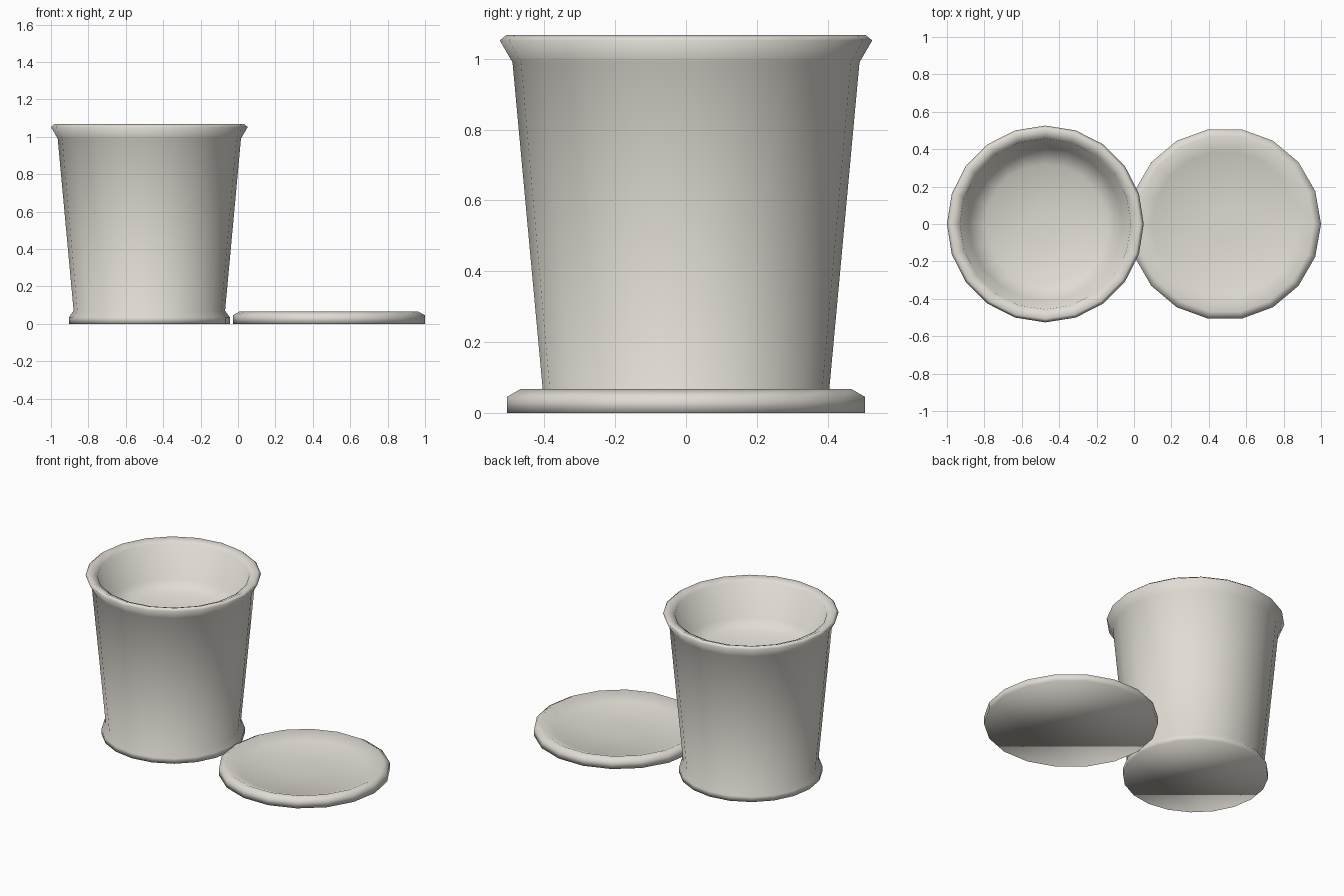
import bpy, bmesh, math

if "Cube" in bpy.data.objects:
    bpy.data.objects.remove(bpy.data.objects["Cube"])

clay = bpy.data.materials.new("pale_clay")
clay.diffuse_color = (0.75, 0.72, 0.66, 1.0)
clay.use_nodes = True
clay.node_tree.nodes["Principled BSDF"].inputs["Base Color"].default_value = clay.diffuse_color


def lathe(name, profile, sides, x):
    """Spin a profile of (radius, height) around z and cap both ends."""
    bm = bmesh.new()
    rings = []
    for r, z in profile:
        rings.append([bm.verts.new((r * math.cos(2 * math.pi * i / sides),
                                    r * math.sin(2 * math.pi * i / sides), z))
                      for i in range(sides)])
    for a, b in zip(rings, rings[1:]):
        for i in range(sides):
            j = (i + 1) % sides
            bm.faces.new((a[i], a[j], b[j], b[i]))
    bm.faces.new(rings[0][::-1])
    bm.faces.new(rings[-1])
    for f in bm.faces:
        f.smooth = True
    mesh = bpy.data.meshes.new(name)
    bm.to_mesh(mesh)
    bm.free()
    mesh.materials.append(clay)
    obj = bpy.data.objects.new(name, mesh)
    obj.location.x = x
    bpy.context.collection.objects.link(obj)
    return obj


# Tapered pot: foot, outer wall, flared rim, inner wall, rounded floor
lathe("pot", [(0.43, 0.0), (0.43, 0.035), (0.405, 0.07), (0.49, 0.99),
              (0.526, 1.052), (0.508, 1.067), (0.457, 1.045),
              (0.41, 0.83), (0.32, 0.78), (0.08, 0.76)], 20, -0.474)

# Shallow saucer: side, bevelled rim, sunken plate
lathe("saucer", [(0.514, 0.0), (0.514, 0.045), (0.475, 0.067),
                 (0.39, 0.03), (0.08, 0.02)], 18, 0.486)
